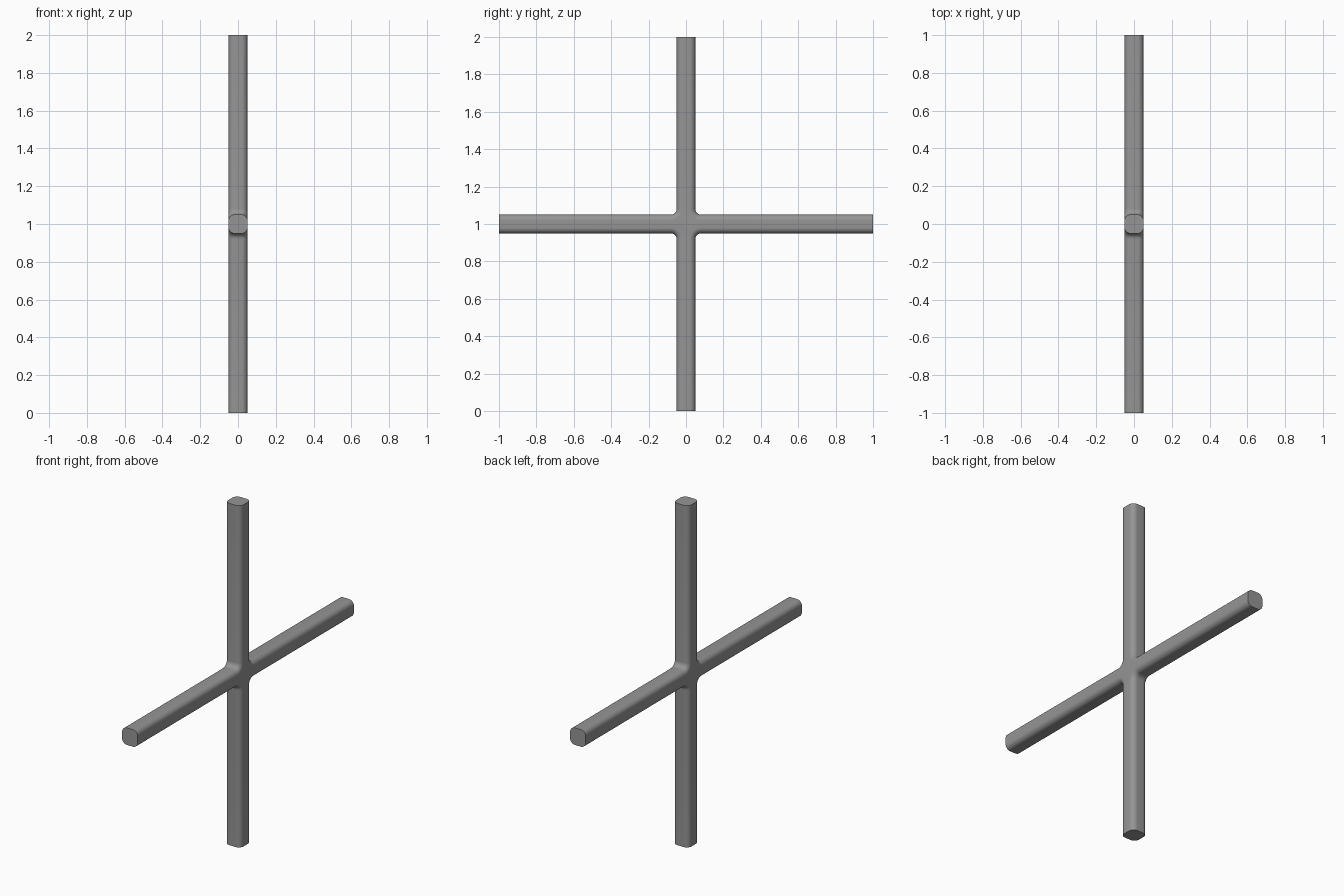
import bpy, bmesh

if "Cube" in bpy.data.objects:
    bpy.data.objects.remove(bpy.data.objects["Cube"])

H = 0.05   # half bar thickness
R = 0.03   # rounding radius

# Plus-shaped outline in the YZ plane, built from one repeated quarter
quarter = [(H, 1), (H, H), (1, H)]
outline = []
for sy, sz, flip in ((1, 1, False), (1, -1, True), (-1, -1, False), (-1, 1, True)):
    pts = [(y * sy, z * sz) for y, z in quarter]
    outline += pts[::-1] if flip else pts

bm = bmesh.new()
face = bm.faces.new([bm.verts.new((-H, y, z + 1)) for y, z in outline])
ext = bmesh.ops.extrude_face_region(bm, geom=[face], use_keep_orig=True)
bmesh.ops.translate(bm, vec=(2 * H, 0, 0),
                    verts=[v for v in ext["geom"] if isinstance(v, bmesh.types.BMVert)])
bmesh.ops.recalc_face_normals(bm, faces=bm.faces)


def at_end(v):
    return abs(v.co.y) > 0.99 or abs(v.co.z - 1) > 0.99


def round_edges(edges, segments):
    bmesh.ops.bevel(bm, geom=edges, offset=R, offset_type='OFFSET', segments=segments,
                    profile=0.5, affect='EDGES', clamp_overlap=False)


# Fillets in the four inner corners
round_edges([e for e in bm.edges
             if abs(e.verts[0].co.x - e.verts[1].co.x) > H
             and not at_end(e.verts[0])], 8)

# Rounded long edges front and back, leaving the bar ends flat
round_edges([e for e in bm.edges
             if abs(e.verts[0].co.x - e.verts[1].co.x) < 1e-5
             and not (at_end(e.verts[0]) and at_end(e.verts[1]))], 8)

bmesh.ops.recalc_face_normals(bm, faces=bm.faces)
mesh = bpy.data.meshes.new("cross_bars")
bm.to_mesh(mesh)
bm.free()

# Dark grey finish
grey = bpy.data.materials.new("dark_grey")
grey.diffuse_color = (0.3, 0.3, 0.3, 1)
grey.use_nodes = True
grey.node_tree.nodes["Principled BSDF"].inputs["Base Color"].default_value = grey.diffuse_color
mesh.materials.append(grey)

cross = bpy.data.objects.new("cross_bars", mesh)
bpy.context.collection.objects.link(cross)
bpy.context.view_layer.objects.active = cross
cross.select_set(True)
bpy.ops.object.shade_smooth_by_angle()
